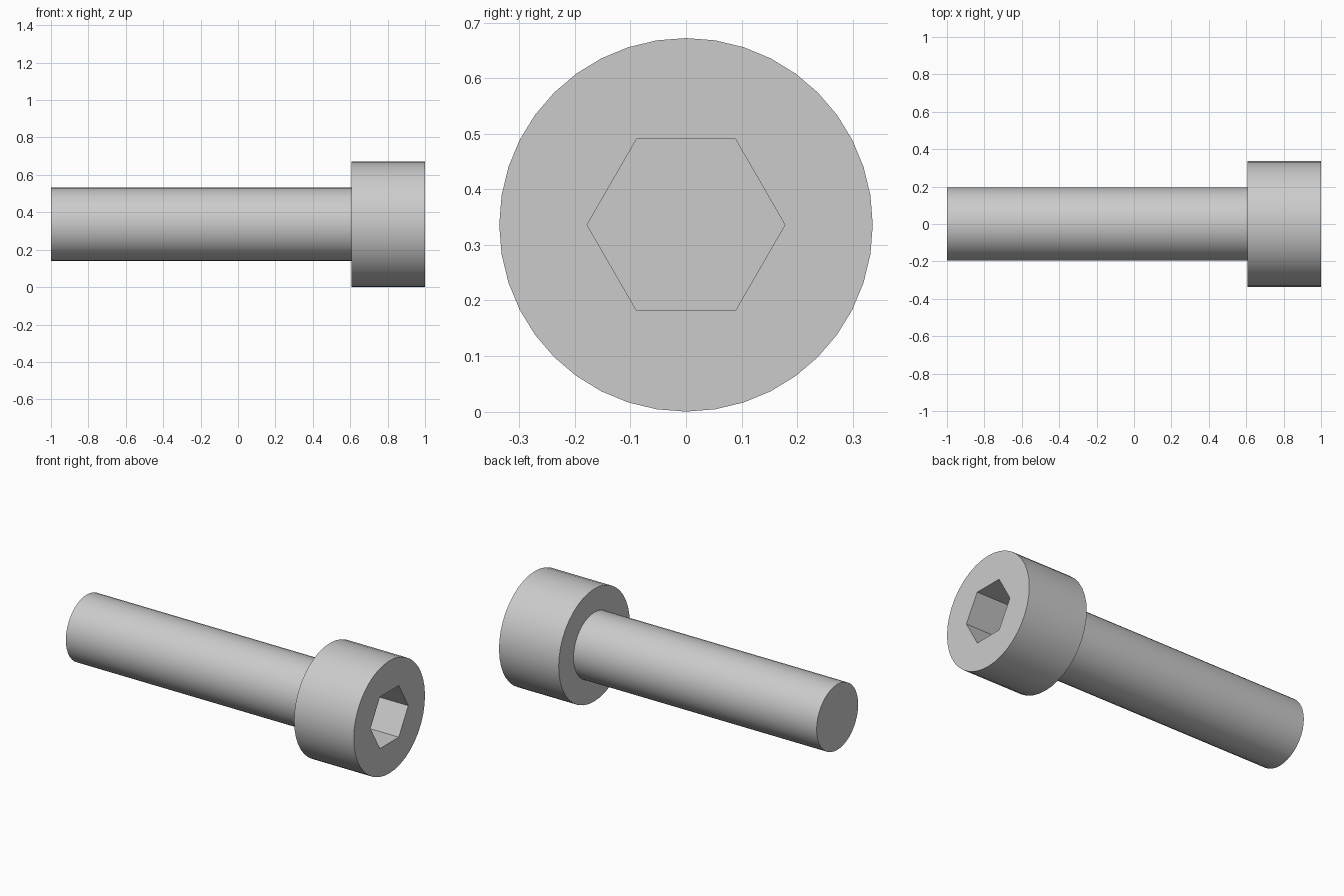
import bpy, bmesh
from math import radians, sin, cos, tau

if "Cube" in bpy.data.objects:
    bpy.data.objects.remove(bpy.data.objects["Cube"])

HEAD_R, SHANK_R, HEX_R = 0.336, 0.196, 0.178
TIP_X, SHOULDER_X, TOP_X, FLOOR_X = -1.0, 0.606, 1.0, 0.76
SIDES = 40

steel = bpy.data.materials.new("steel grey")
steel.use_nodes = True
colour = (0.6, 0.6, 0.6, 1)
steel.diffuse_color = colour
steel.node_tree.nodes["Principled BSDF"].inputs["Base Color"].default_value = colour

bm = bmesh.new()


def ring(x, radius, sides):
    """Ring of vertices around the bolt axis."""
    return [bm.verts.new((x, radius * cos(tau * i / sides),
                          HEAD_R + radius * sin(tau * i / sides)))
            for i in range(sides)]


def bridge(a, b):
    n = len(a)
    for i in range(n):
        bm.faces.new((a[i], a[(i + 1) % n], b[(i + 1) % n], b[i]))


# Shank, shoulder and head as one lathe profile
profile = [(TIP_X, SHANK_R), (SHOULDER_X, SHANK_R),
           (SHOULDER_X, HEAD_R), (TOP_X, HEAD_R)]
rings = [ring(x, r, SIDES) for x, r in profile]
for a, b in zip(rings, rings[1:]):
    bridge(a, b)
bm.faces.new(rings[0])

# Hexagonal socket sunk into the head
mouth, floor = ring(TOP_X, HEX_R, 6), ring(FLOOR_X, HEX_R, 6)
bridge(mouth, floor)
bm.faces.new(floor)

# Flat annulus between the head rim and the socket mouth
rim_edges = [bm.edges.get((loop[i - 1], loop[i]))
             for loop in (rings[-1], mouth) for i in range(len(loop))]
bmesh.ops.triangle_fill(bm, edges=rim_edges, use_beauty=True, normal=(1, 0, 0))
bmesh.ops.recalc_face_normals(bm, faces=bm.faces[:])

mesh = bpy.data.meshes.new("socket_head_bolt")
bm.to_mesh(mesh)
bm.free()
mesh.materials.append(steel)
bolt = bpy.data.objects.new("socket_head_bolt", mesh)
bpy.context.collection.objects.link(bolt)

# Smooth round sides, crisp rims and socket
bpy.ops.object.select_all(action="DESELECT")
bolt.select_set(True)
bpy.context.view_layer.objects.active = bolt
bpy.ops.object.shade_smooth_by_angle(angle=radians(30))
